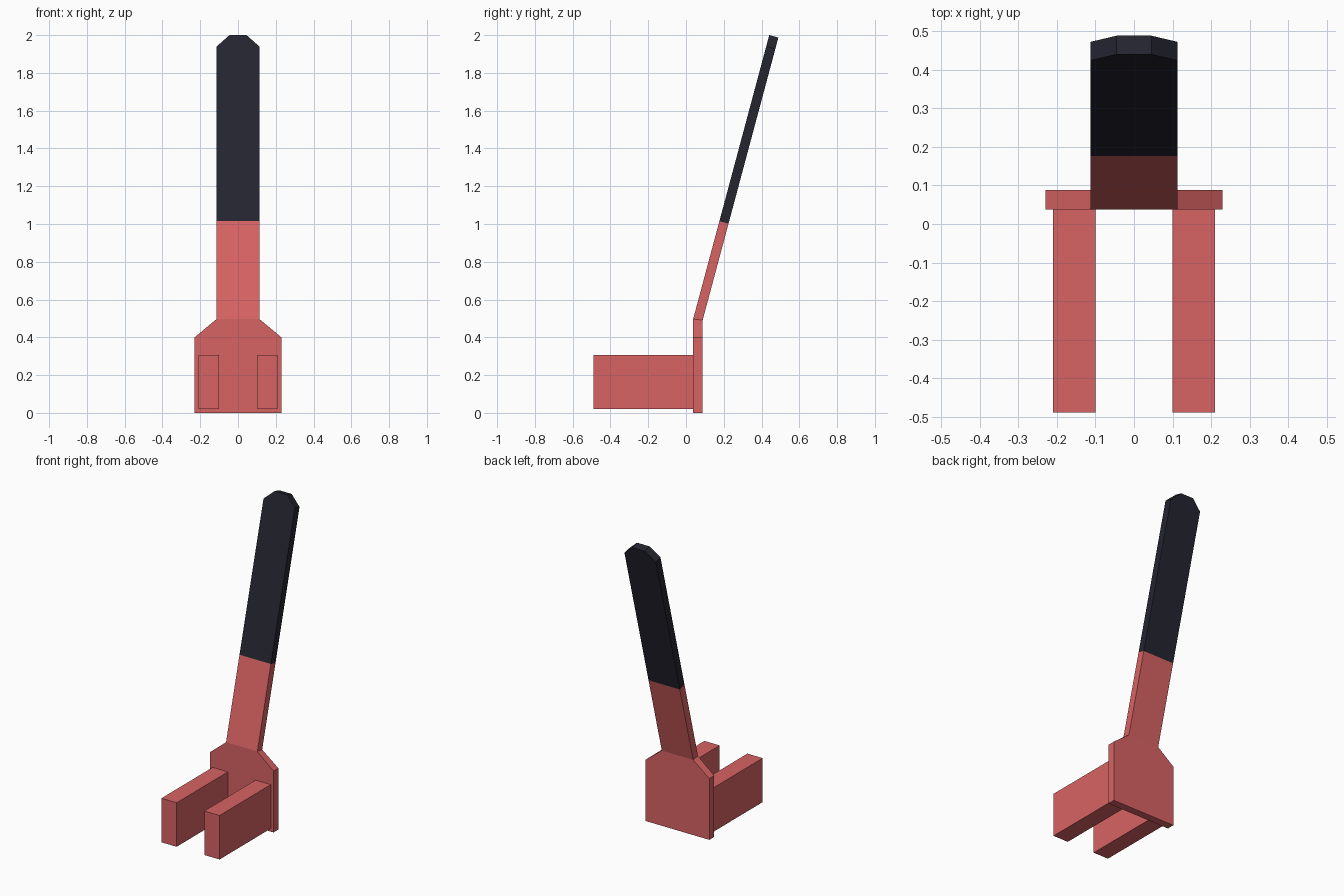
import bpy, bmesh, math
from mathutils import Vector

if "Cube" in bpy.data.objects:
    bpy.data.objects.remove(bpy.data.objects["Cube"])

T = 0.05                       # sheet thickness
TILT = math.radians(15)        # handle leans back
Y0, BEND = 0.038, 0.497        # front face of plate, height of the bend
TOP = 2.0
SPLIT = 1.015


def material(name, rgb):
    m = bpy.data.materials.new(name)
    m.diffuse_color = (*rgb, 1)
    m.use_nodes = True
    m.node_tree.nodes["Principled BSDF"].inputs["Base Color"].default_value = m.diffuse_color
    return m


RED = material("red paint", (0.69, 0.125, 0.125))
BLACK = material("dark grip", (0.018, 0.018, 0.03))


def slab(name, outline, mat):
    """Solid from a list of (front point, back point) pairs."""
    bm = bmesh.new()
    front = [bm.verts.new(f) for f, b in outline]
    back = [bm.verts.new(b) for f, b in outline]
    bm.faces.new(front)
    bm.faces.new(back[::-1])
    n = len(front)
    for i in range(n):
        j = (i + 1) % n
        bm.faces.new((front[j], front[i], back[i], back[j]))
    bmesh.ops.recalc_face_normals(bm, faces=bm.faces)
    me = bpy.data.meshes.new(name)
    bm.to_mesh(me)
    bm.free()
    me.materials.append(mat)
    ob = bpy.data.objects.new(name, me)
    bpy.context.collection.objects.link(ob)
    return ob


def upright(x, z):
    f = Vector((x, Y0, z))
    return f, f + Vector((0, T, 0))


def bend(x):
    # mitred joint between plate and handle
    f = Vector((x, Y0, BEND))
    return f, f + Vector((0, T, -T * math.tan(TILT / 2)))


def leaning(x, z):
    f = Vector((x, Y0 + (z - BEND) * math.tan(TILT), z))
    return f, f + Vector((0, T * math.cos(TILT), -T * math.sin(TILT)))


W = 0.113
# Upright back plate with sloped shoulders
slab("back_plate", [upright(-0.23, 0), upright(0.23, 0), upright(0.23, 0.4),
                    bend(W), bend(-W), upright(-0.23, 0.4)], RED)
# Bare lower handle
slab("lower_handle", [bend(-W), bend(W), leaning(W, SPLIT), leaning(-W, SPLIT)], RED)
# Dark grip with clipped corners
slab("handle_grip", [leaning(-W, SPLIT), leaning(W, SPLIT), leaning(W, 1.94),
                     leaning(0.045, TOP), leaning(-0.045, TOP), leaning(-W, 1.94)], BLACK)

# Two forward prongs
for side, name in ((-1, "left_prong"), (1, "right_prong")):
    corners = [(0.10, 0.02), (0.21, 0.02), (0.21, 0.307), (0.10, 0.307)]
    slab(name, [(Vector((side * x, -0.49, z)), Vector((side * x, Y0, z)))
                for x, z in corners], RED)
